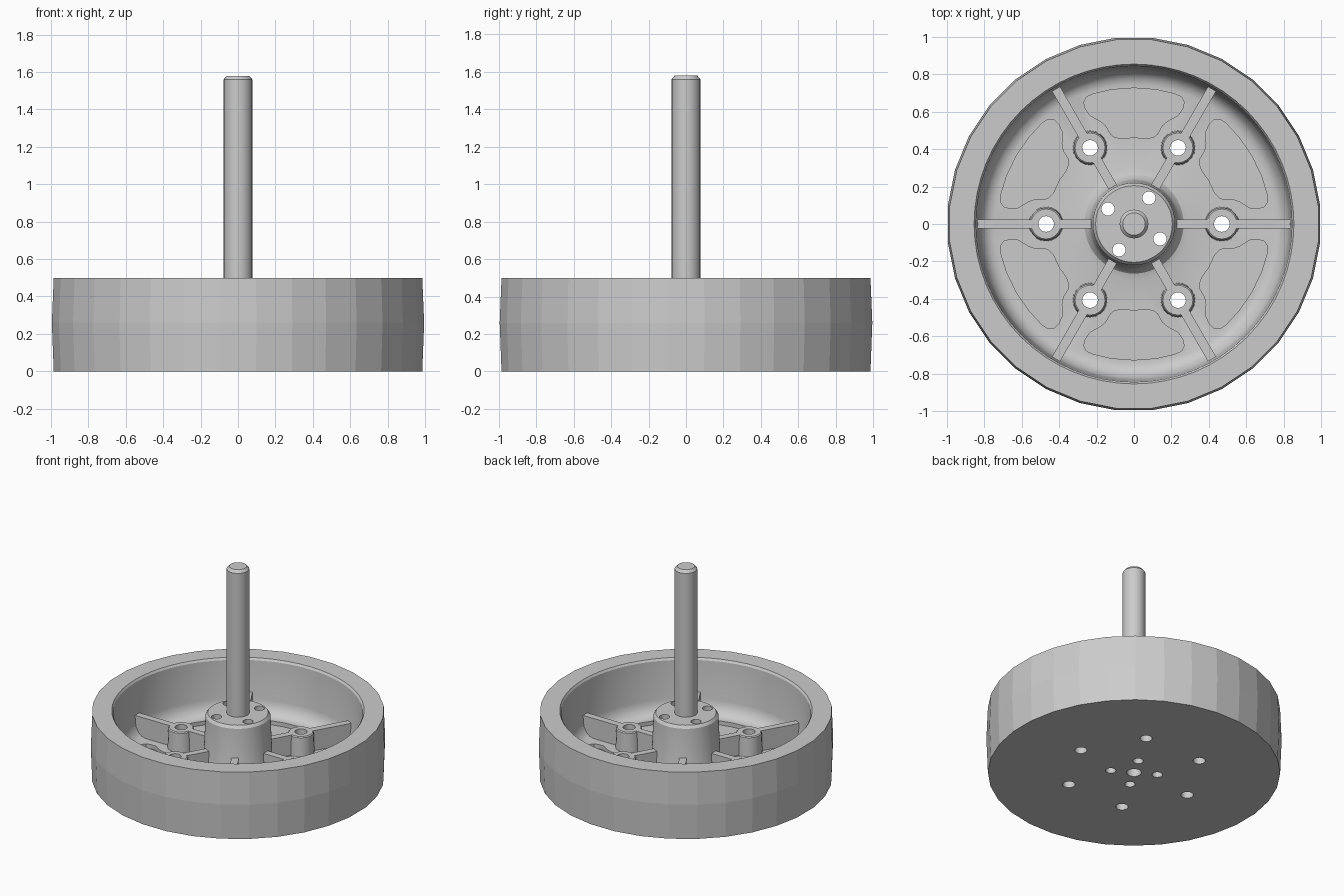
import bpy, bmesh
from math import pi, cos, sin, radians
from mathutils import Matrix, Vector

if "Cube" in bpy.data.objects:
    bpy.data.objects.remove(bpy.data.objects["Cube"])


def finish(name, bm, smooth=None):
    bmesh.ops.remove_doubles(bm, verts=bm.verts, dist=1e-5)
    bmesh.ops.recalc_face_normals(bm, faces=bm.faces)
    mesh = bpy.data.meshes.new(name)
    bm.to_mesh(mesh)
    bm.free()
    ob = bpy.data.objects.new(name, mesh)
    bpy.context.collection.objects.link(ob)
    if smooth:
        shade(ob, smooth)
    return ob


def shade(ob, angle):
    bpy.ops.object.select_all(action='DESELECT')
    ob.select_set(True)
    bpy.context.view_layer.objects.active = ob
    bpy.ops.object.shade_smooth_by_angle(angle=radians(angle))


def lathe(bm, profile, n, closed=False, phase=0.0, at=(0, 0)):
    """Revolve (radius, z) points about a vertical axis."""
    pts = profile + profile[:1] if closed else profile
    rings = []
    for r, z in pts:
        if r == 0:
            rings.append([bm.verts.new((at[0], at[1], z))] * n)
        else:
            rings.append([bm.verts.new((at[0] + r * cos(phase + 2 * pi * i / n),
                                        at[1] + r * sin(phase + 2 * pi * i / n), z))
                          for i in range(n)])
    for a, b in zip(rings, rings[1:]):
        for i in range(n):
            j = (i + 1) % n
            bm.faces.new(list(dict.fromkeys((a[i], a[j], b[j], b[i]))))


def cylinder(bm, r, z0, z1, at, n=20):
    lathe(bm, [(0, z0), (r, z0), (r, z1), (0, z1)], n, at=at)


def polar(r, deg):
    return r * cos(radians(deg)), r * sin(radians(deg))


# Tyre: faceted, slightly crowned band
bm = bmesh.new()
lathe(bm, [(0.905, 0), (0.99, 0), (1.0, 0.26), (0.99, 0.5), (0.905, 0.5)], 32,
      closed=True, phase=pi / 32)
finish("tyre", bm)

# Wheel body: dished disc with hub and rim wall
bm = bmesh.new()
lathe(bm, [(0, 0), (0.905, 0), (0.905, 0.5), (0.855, 0.5), (0.845, 0.485),
           (0.832, 0.2), (0.825, 0.165), (0.805, 0.13), (0.78, 0.108), (0.75, 0.1),
           (0.30, 0.1), (0.265, 0.11), (0.242, 0.135), (0.233, 0.17),
           (0.22, 0.465), (0.205, 0.485), (0, 0.485)], 64)
wheel = finish("wheel_body", bm)

# Cutter: bolt holes, hub holes, centre bore and shallow pockets
bm = bmesh.new()
for k in range(6):
    cylinder(bm, 0.042, -0.1, 0.4, polar(0.47, 60 * k))
for k in range(4):
    cylinder(bm, 0.035, -0.1, 0.7, polar(0.16, 60 + 90 * k))
cylinder(bm, 0.05, -0.1, 0.1, (0, 0))
half = [(0.12, 0.718), (0.22, 0.695), (0.255, 0.678), (0.268, 0.65), (0.26, 0.615),
        (0.235, 0.58), (0.18, 0.55), (0.15, 0.525), (0.125, 0.48), (0.105, 0.465),
        (0.07, 0.457)]
outline = [(0, 0.727)] + half + [(0, 0.463)] + [(-x, y) for x, y in reversed(half)]
for k in range(6):
    rot = Matrix.Rotation(pi / 3 * k, 4, 'Z')
    low, high = [[bm.verts.new(rot @ Vector((x, y, z))) for x, y in outline]
                 for z in (0.07, 0.13)]
    bm.faces.new(low)
    bm.faces.new(high)
    for i in range(len(outline)):
        j = (i + 1) % len(outline)
        bm.faces.new((low[i], low[j], high[j], high[i]))
cutter = finish("wheel_cutter", bm)
cutter.hide_render = True

mod = wheel.modifiers.new("holes", 'BOOLEAN')
mod.operation = 'DIFFERENCE'
mod.solver = 'EXACT'
mod.object = cutter
bpy.context.view_layer.objects.active = wheel
wheel.select_set(True)
bpy.ops.object.modifier_apply(modifier=mod.name)
bpy.data.objects.remove(cutter)
shade(wheel, 30)

# Bosses around the bolt holes
bm = bmesh.new()
for k in range(6):
    lathe(bm, [(0.042, 0.095), (0.092, 0.095), (0.087, 0.243), (0.08, 0.25), (0.042, 0.25)],
          20, closed=True, at=polar(0.47, 60 * k))
finish("bolt_bosses", bm, 35)

# Radial ribs, hub to boss and boss to rim
bm = bmesh.new()
for k in range(6):
    for r0, r1 in ((0.20, 0.40), (0.54, 0.845)):
        m = (Matrix.Rotation(pi / 3 * k, 4, 'Z')
             @ Matrix.Translation(((r0 + r1) / 2, 0, 0.1725))
             @ Matrix.Diagonal((r1 - r0, 0.05, 0.155, 1)))
        bmesh.ops.create_cube(bm, size=1, matrix=m)
finish("ribs", bm)

# Shaft with chamfered end
bm = bmesh.new()
lathe(bm, [(0, 0.1), (0.077, 0.1), (0.077, 1.56), (0.06, 1.58), (0, 1.58)], 24)
finish("shaft", bm, 30)
